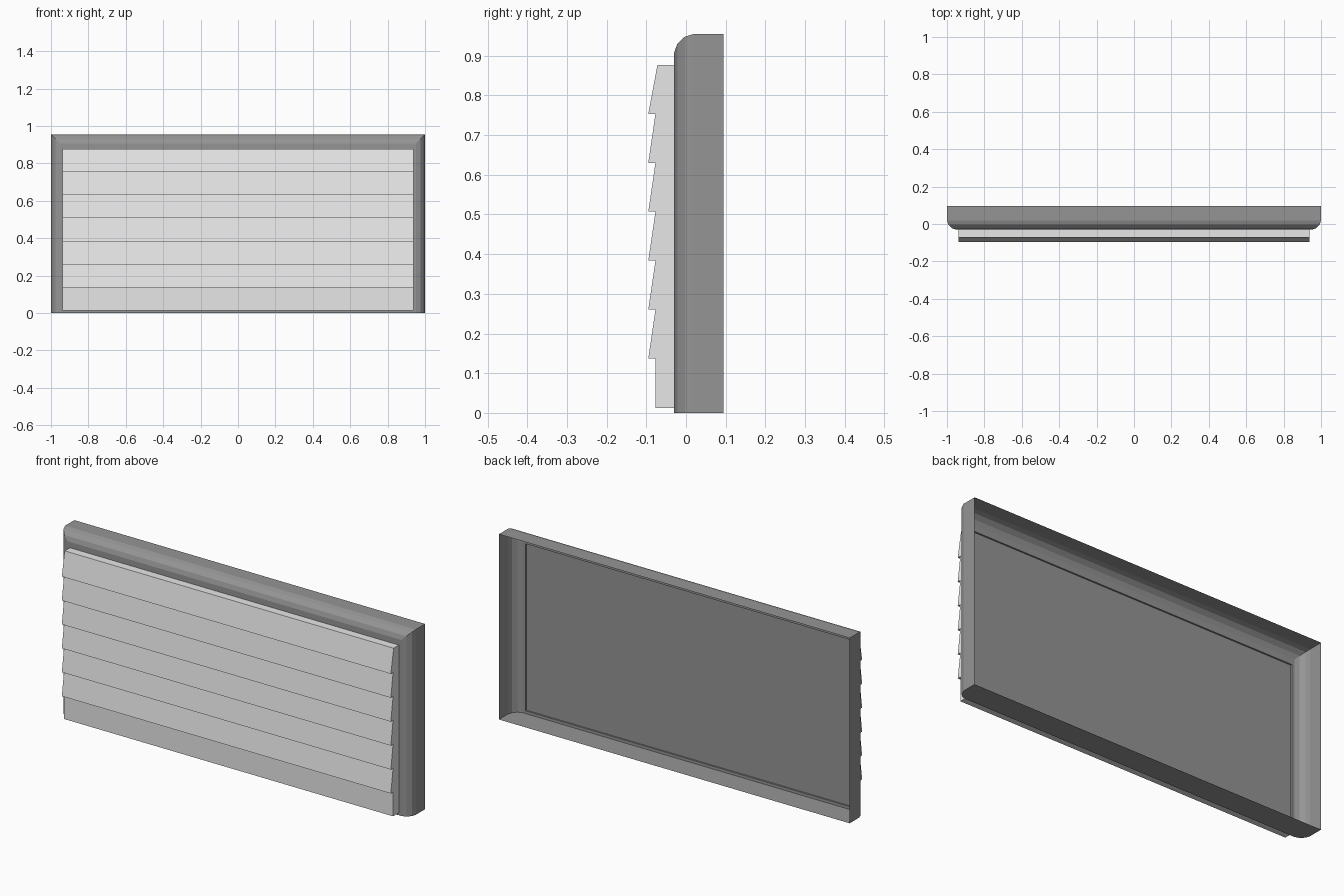
import bpy
import bmesh

cube = bpy.data.objects.get("Cube")
if cube:
    bpy.data.objects.remove(cube, do_unlink=True)

HALF_WIDTH, HEIGHT = 1.0, 0.955
DOOR_HALF, DOOR_BOTTOM, DOOR_TOP = 0.938, 0.0125, 0.877
FRAME_FRONT = -0.03


def make_material(name, value):
    mat = bpy.data.materials.new(name)
    mat.use_nodes = True
    colour = (value, value, value, 1)
    mat.diffuse_color = colour
    mat.node_tree.nodes["Principled BSDF"].inputs["Base Color"].default_value = colour
    return mat


def finish(name, bm, mat):
    mesh = bpy.data.meshes.new(name)
    bm.to_mesh(mesh)
    bm.free()
    mesh.materials.append(mat)
    obj = bpy.data.objects.new(name, mesh)
    bpy.context.collection.objects.link(obj)
    return obj


def bridge(bm, first, second, closed=True):
    count = len(first)
    for i in range(count if closed else count - 1):
        j = (i + 1) % count
        bm.faces.new((first[i], first[j], second[j], second[i]))


def rectangle(bm, half, bottom, top, y):
    corners = ((-half, bottom), (half, bottom), (half, top), (-half, top))
    return [bm.verts.new((x, y, z)) for x, z in corners]


# Hollow surround, open at the back, rounded on the sides and top
bm = bmesh.new()
rounding = [(0, 0.095), (0, 0.02), (0.007, -0.003), (0.025, -0.022), (0.048, FRAME_FRONT)]
rings = [rectangle(bm, HALF_WIDTH - inset, 0, HEIGHT - inset, y) for inset, y in rounding]
# Flat lip, then a shallow step to the backing panel behind the slats
edge = 0.002
for y in (FRAME_FRONT, FRAME_FRONT - 0.008):
    rings.append(rectangle(bm, DOOR_HALF - edge, DOOR_BOTTOM + edge, DOOR_TOP - edge, y))
for outer, inner in zip(rings, rings[1:]):
    bridge(bm, outer, inner)
bm.faces.new(rings[-1])
finish("door_surround", bm, make_material("mid grey", 0.3))

# Slatted door: one plain bottom board and six overlapping sloped boards
SLATS, FIRST, STEP = 6, 0.137, 0.1233
INNER, OUTER = -0.077, -0.095
profile = [(FRAME_FRONT, DOOR_BOTTOM), (INNER, DOOR_BOTTOM)]
for i in range(SLATS):
    z = FIRST + i * STEP
    profile += [(INNER, z), (OUTER, z)]
profile += [(-0.072, DOOR_TOP), (FRAME_FRONT, DOOR_TOP)]

bm = bmesh.new()
left, right = [[bm.verts.new((x, y, z)) for y, z in profile] for x in (DOOR_HALF, -DOOR_HALF)]
bridge(bm, left, right, closed=False)
bm.faces.new(left)
bm.faces.new(right[::-1])
bmesh.ops.recalc_face_normals(bm, faces=bm.faces)
# Outward check: the end cap on the left must face +x
bm.faces.ensure_lookup_table()
if bm.faces[-2].normal.x < 0:
    bmesh.ops.reverse_faces(bm, faces=bm.faces)
finish("slatted_door", bm, make_material("light grey", 0.8))
